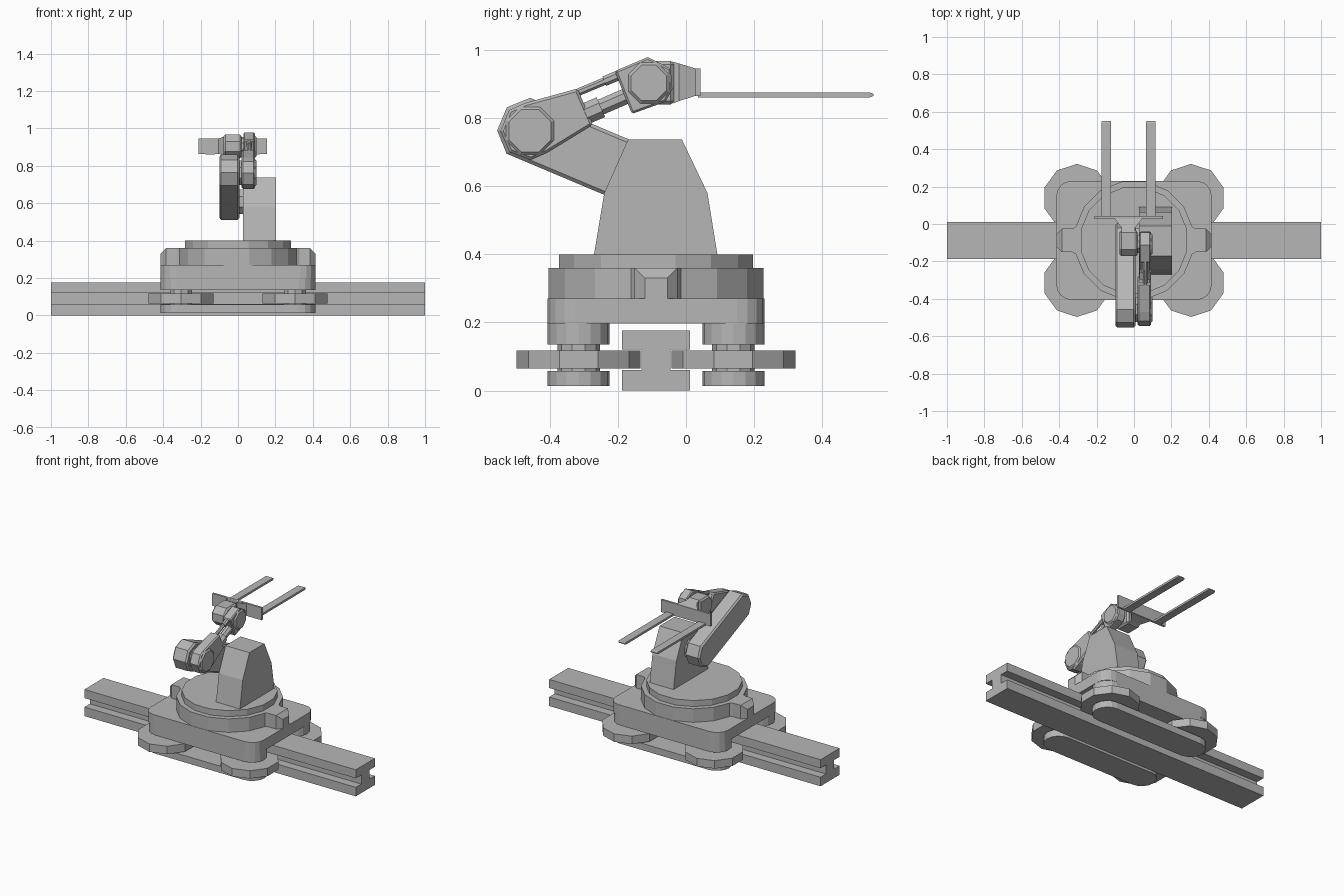
import bpy, bmesh, math

if "Cube" in bpy.data.objects:
    bpy.data.objects.remove(bpy.data.objects["Cube"])

CY = -0.088  # centre line of the rail and carriage

grey = bpy.data.materials.new("machine_grey")
grey.diffuse_color = (0.47, 0.47, 0.47, 1)
grey.use_nodes = True
grey.node_tree.nodes["Principled BSDF"].inputs["Base Color"].default_value = grey.diffuse_color


def loft(name, rings, bevel=0.0):
    """Closed solid through a list of equal-length point rings."""
    bm = bmesh.new()
    vs = [[bm.verts.new(p) for p in ring] for ring in rings]
    n = len(vs[0])
    for a, b in zip(vs, vs[1:]):
        for i in range(n):
            j = (i + 1) % n
            bm.faces.new((a[i], a[j], b[j], b[i]))
    bm.faces.new(vs[0])
    bm.faces.new(vs[-1])
    bmesh.ops.recalc_face_normals(bm, faces=bm.faces)
    me = bpy.data.meshes.new(name)
    bm.to_mesh(me)
    bm.free()
    me.materials.append(grey)
    ob = bpy.data.objects.new(name, me)
    bpy.context.collection.objects.link(ob)
    if bevel:
        m = ob.modifiers.new("edge", 'BEVEL')
        m.width = bevel
        m.segments = 1
        m.limit_method = 'ANGLE'
        m.angle_limit = math.radians(60)
    return ob


def prism_x(name, prof, x0, x1, bevel=0.0):
    return loft(name, [[(x, y, z) for y, z in prof] for x in (x0, x1)], bevel)


def prism_z(name, prof, z0, z1, bevel=0.0):
    return loft(name, [[(x, y, z) for x, y in prof] for z in (z0, z1)], bevel)


def ngon(cx, cy, r, n, phase=0.0):
    return [(cx + r * math.cos(phase + 2 * math.pi * i / n),
             cy + r * math.sin(phase + 2 * math.pi * i / n)) for i in range(n)]


def rounded(cx, cy, hx, hy, r, seg=4):
    """Rectangle with rounded corners; r == hy gives a stadium."""
    pts = []
    for k, (sx, sy) in enumerate(((1, 1), (-1, 1), (-1, -1), (1, -1))):
        for i in range(seg + 1):
            a = math.pi / 2 * (k + i / seg)
            pts.append((cx + sx * (hx - r) + r * math.cos(a),
                        cy + sy * (hy - r * 1.001) + r * math.sin(a)))
    return pts


def slab(a, b, ra, rb):
    """Bar profile in y-z: half-octagon end at a, half-octagon end at b."""
    ang = math.atan2(b[1] - a[1], b[0] - a[0])
    pts = []
    for c, r, start in ((a, ra, ang + math.pi / 2), (b, rb, ang - math.pi / 2)):
        k = r / math.cos(math.pi / 8)
        pts.append((c[0] + r * math.cos(start), c[1] + r * math.sin(start)))
        pts += [(c[0] + k * math.cos(start + math.pi / 8 * s),
                 c[1] + k * math.sin(start + math.pi / 8 * s)) for s in (1, 3, 5, 7)]
        pts.append((c[0] + r * math.cos(start + math.pi), c[1] + r * math.sin(start + math.pi)))
    return pts


def rod(name, x, a, b, r, n=8):
    dy, dz = b[0] - a[0], b[1] - a[1]
    l = math.hypot(dy, dz)
    off = ngon(0, 0, r, n, math.pi / n)
    return loft(name, [[(x + u, c[0] - v * dz / l, c[1] + v * dy / l) for u, v in off]
                       for c in (a, b)])


# I-beam rail
half = [(0.1, 0.0), (0.1, 0.06), (0.043, 0.06), (0.043, 0.12), (0.1, 0.12), (0.1, 0.177)]
rail = [(CY + y, z) for y, z in half] + [(CY - y, z) for y, z in reversed(half)]
prism_x("rail", rail, -1, 1)

# Carriage: block, side skirts, lower plates, wheels on axles
prism_z("carriage_block", rounded(0, CY, 0.415, 0.318, 0.08), 0.197, 0.27)
for sy, side in ((-1, "front"), (1, "back")):
    wy = CY + sy * 0.227
    prism_z(side + "_skirt", rounded(0, wy, 0.415, 0.091, 0.09), 0.135, 0.2)
    prism_z(side + "_lower_plate", rounded(0, wy, 0.415, 0.091, 0.09), 0.013, 0.058)
    for sx, end in ((-1, "left"), (1, "right")):
        wx = sx * 0.305
        prism_z(f"{side}_{end}_wheel", ngon(wx, wy, 0.182, 10, math.pi / 2), 0.065, 0.118)
        prism_z(f"{side}_{end}_axle", ngon(wx, wy, 0.062, 10, math.pi / 2), 0.05, 0.14)

# Turntable ring, side lugs and disc
prism_z("turntable_ring", ngon(0, CY, 0.322, 16, math.pi / 16), 0.27, 0.36)
prism_z("turntable_disc", ngon(0, CY, 0.29, 16, math.pi / 16), 0.36, 0.40)
for s, end in ((-1, "left"), (1, "right")):
    rings = [[(s * x, CY + sy * w, z) for sy, z in ((-1, 0.27), (1, 0.27), (1, t), (-1, t))]
             for x, w, t in ((0.28, 0.09, 0.36), (0.33, 0.063, 0.36),
                             (0.385, 0.063, 0.36), (0.415, 0.033, 0.33))]
    loft(end + "_lug", rings)

# Tower
tower = [(-0.27, 0.40), (-0.24, 0.58), (-0.17, 0.737), (-0.012, 0.737), (0.063, 0.58), (0.092, 0.40)]
prism_x("tower", tower, 0.027, 0.203)

# Lower arm with its pivots
shoulder, elbow, wrist = (-0.09, 0.608), (-0.458, 0.763), (-0.109, 0.903)
prism_x("lower_arm", slab(elbow, shoulder, 0.089, 0.089), -0.1, 0.008, 0.01)
prism_x("shoulder_pivot", ngon(*shoulder, 0.07, 8, math.pi / 8), -0.005, 0.04)
prism_x("elbow_pivot", ngon(*elbow, 0.07, 8, math.pi / 8), -0.005, 0.04)

# Forearm housing: octagonal joint that narrows towards the rods
ang = math.radians(23.4)
ca, sa = math.cos(ang), math.sin(ang)
r = 0.08
local = [(0.177, 0.058), (0.02, r), (-0.4 * r, r), (-r, 0.42 * r), (-r, -0.42 * r),
         (-0.4 * r, -r), (0.02, -r), (0.177, -0.058)]
prism_x("forearm_housing",
        [(elbow[0] + u * ca - v * sa, elbow[1] + u * sa + v * ca) for u, v in local],
        0.02, 0.092, 0.008)
prism_x("elbow_cap", ngon(*elbow, 0.078, 8, math.pi / 8), 0.08, 0.1, 0.01)

# Telescoping rods
rod("upper_rod", 0.06, (-0.33, 0.87), (-0.18, 0.933), 0.012)
rod("upper_rod_sleeve", 0.06, (-0.24, 0.908), (-0.18, 0.933), 0.016)
rod("lower_rod", 0.06, (-0.31, 0.806), (-0.14, 0.88), 0.025)
rod("lower_rod_sleeve", 0.06, (-0.31, 0.806), (-0.25, 0.832), 0.034)

# Wrist housing and joint
housing = [(-0.209, 0.938), (-0.159, 0.812), (-0.06, 0.848), (-0.04, 0.885),
           (-0.045, 0.945), (-0.112, 0.979)]
prism_x("wrist_housing", housing, 0.03, 0.09, 0.006)
prism_x("wrist_cap", ngon(*wrist, 0.065, 8, math.pi / 8), 0.08, 0.098, 0.008)
prism_x("wrist_pivot", ngon(*wrist, 0.05, 8, math.pi / 8), 0.0, 0.05)

# Hand: rounded at the joint, square at the front
hand = [(-0.035, 0.84), (-0.035, 0.967), (-0.135, 0.967), (-0.172, 0.93), (-0.172, 0.877), (-0.135, 0.84)]
prism_x("hand", hand, -0.078, 0.02, 0.01)
loft("hand_flare", [[(-0.03 + sx * w, y, z) for sx, z in ((-1, b), (1, b), (1, t), (-1, t))]
                    for y, w, b, t in ((-0.04, 0.036, 0.842, 0.966), (-0.02, 0.036, 0.85, 0.96),
                                       (0.03, 0.075, 0.866, 0.945))])

# Fork carrier plate and two tines with slim tips
prism_x("fork_plate", [(0.028, 0.864), (0.042, 0.864), (0.042, 0.946), (0.028, 0.946)], -0.21, 0.155)
for x, end in ((-0.148, "left"), (0.09, "right")):
    loft(end + "_tine", [[(x + sx * w, y, 0.868 + sz * h)
                          for sx, sz in ((-1, -1), (1, -1), (1, 1), (-1, 1))]
                         for y, w, h in ((0.035, 0.026, 0.007), (0.54, 0.026, 0.007),
                                         (0.55, 0.024, 0.003))])
